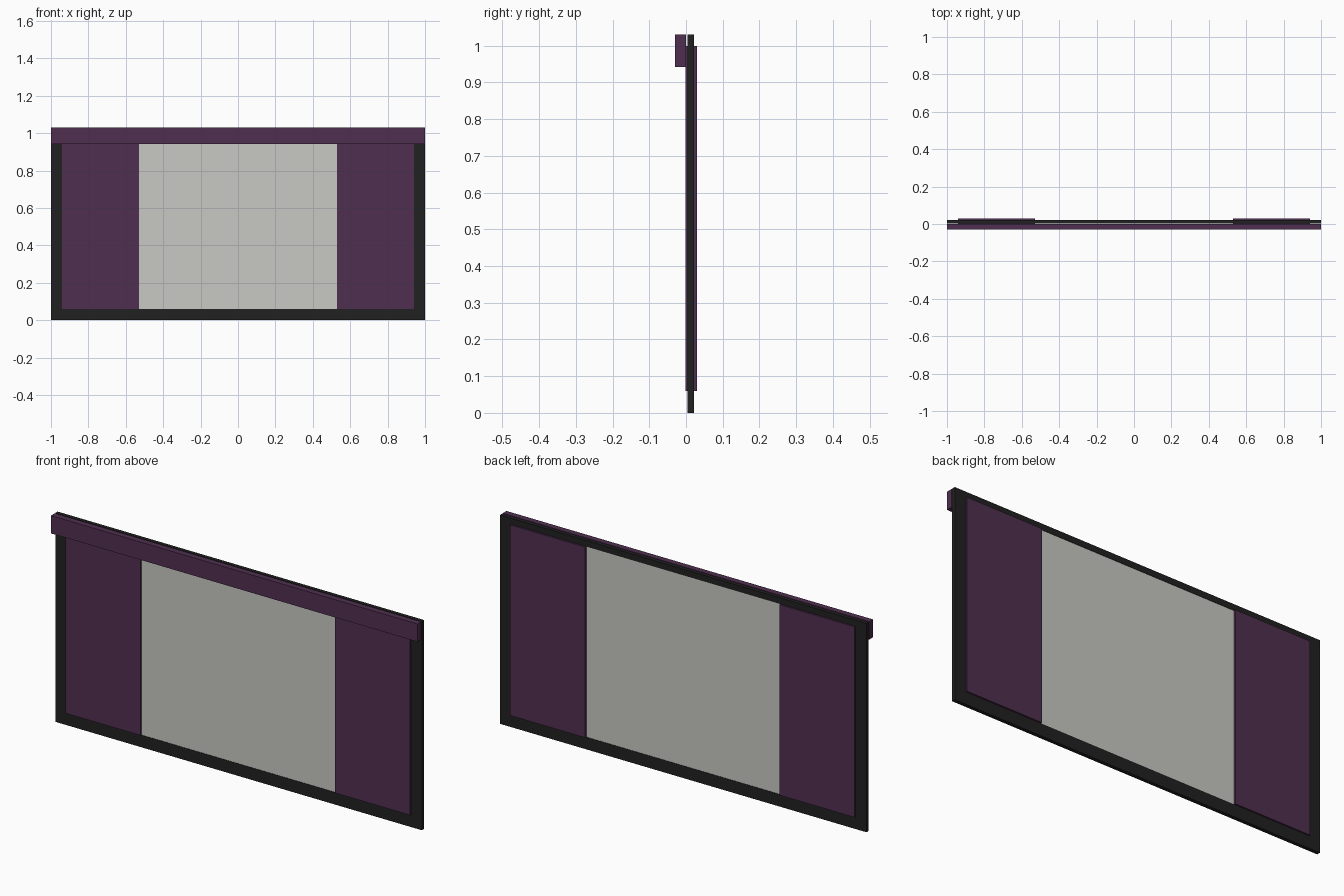
import bpy, bmesh

if "Cube" in bpy.data.objects:
    bpy.data.objects.remove(bpy.data.objects["Cube"])


def material(name, rgb):
    m = bpy.data.materials.new(name)
    m.diffuse_color = (*rgb, 1.0)
    m.use_nodes = True
    m.node_tree.nodes["Principled BSDF"].inputs["Base Color"].default_value = m.diffuse_color
    return m


black = material("frame black", (0.0152, 0.0152, 0.0152))
purple = material("curtain purple", (0.080, 0.0284, 0.080))
grey = material("screen grey", (0.578, 0.584, 0.552))


def finish(name, bm, mat):
    bmesh.ops.recalc_face_normals(bm, faces=bm.faces)
    me = bpy.data.meshes.new(name)
    bm.to_mesh(me)
    bm.free()
    me.materials.append(mat)
    ob = bpy.data.objects.new(name, me)
    bpy.context.collection.objects.link(ob)
    return ob


def box(name, x, y, z, mat):
    bm = bmesh.new()
    bmesh.ops.create_cube(bm, size=1)
    for v in bm.verts:
        for i, (lo, hi) in enumerate((x, y, z)):
            v.co[i] = hi if v.co[i] > 0 else lo
    return finish(name, bm, mat)


# Outer frame: a rectangular ring with a thinner top rail
def ring(name, outer, inner, y, mat):
    bm = bmesh.new()

    def loop(rect, depth):
        x, z0, z1 = rect
        return [bm.verts.new((px, depth, pz))
                for px, pz in ((-x, z0), (x, z0), (x, z1), (-x, z1))]

    loops = [loop(outer, y[0]), loop(inner, y[0]), loop(inner, y[1]), loop(outer, y[1])]
    for a in range(4):
        p, q = loops[a], loops[(a + 1) % 4]
        for i in range(4):
            j = (i + 1) % 4
            bm.faces.new((p[i], p[j], q[j], q[i]))
    return finish(name, bm, mat)


ring("frame", (1.0, 0.0, 1.03), (0.94, 0.06, 1.0), (0.004, 0.022), black)

# Screen filling the opening between the curtains
box("screen", (-0.53, 0.53), (0.006, 0.020), (0.06, 1.0), grey)

# Curtains, standing slightly proud of the frame on both sides
for side, name in ((-1, "left_curtain"), (1, "right_curtain")):
    x = sorted((side * 0.53, side * 0.94))
    box(name, x, (-0.001, 0.0295), (0.06, 1.0), purple)

# Valance across the top front
box("valance", (-1.0, 1.0), (-0.0295, -0.0005), (0.942, 1.03), purple)
